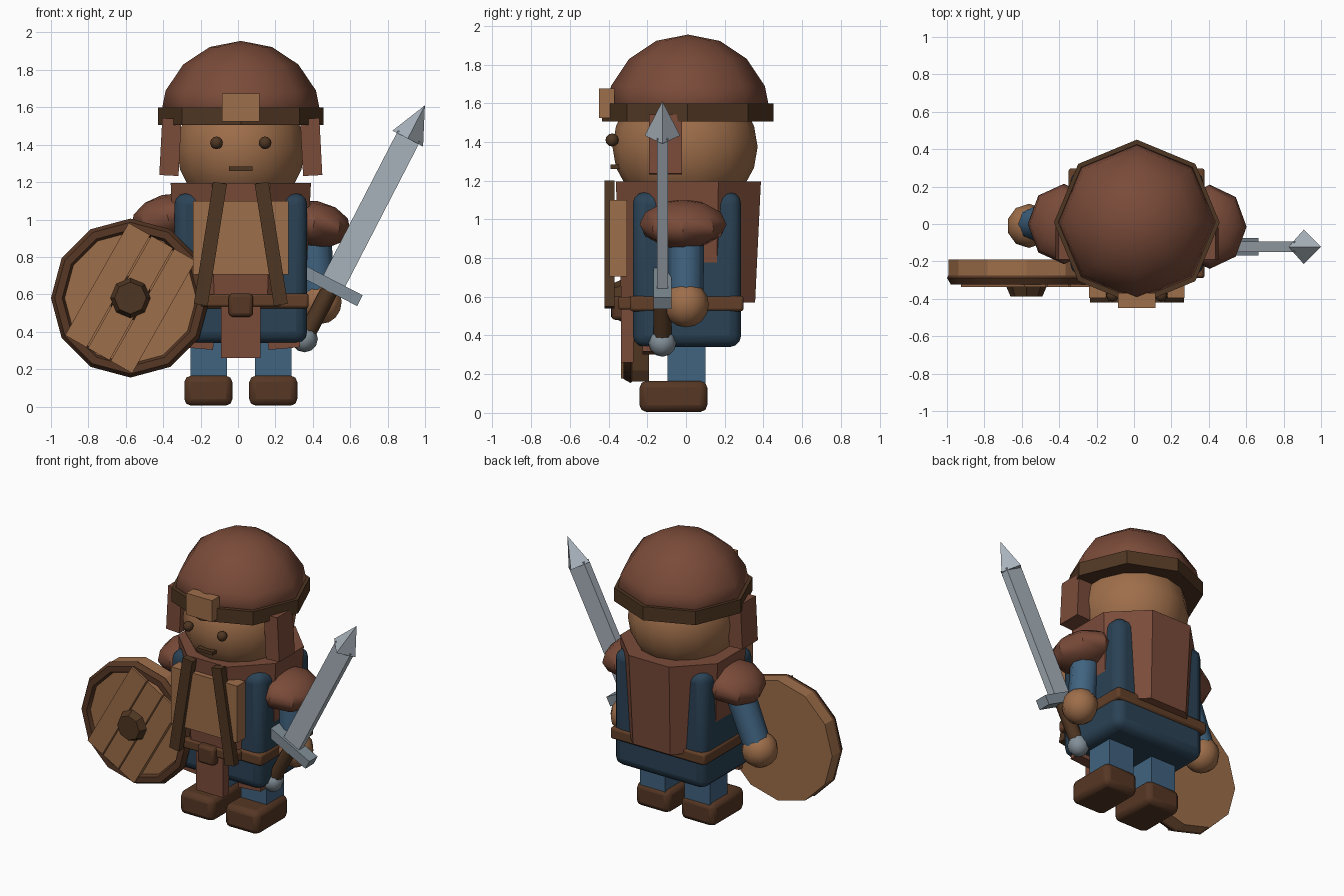
import bpy
import math
from mathutils import Vector

if "Cube" in bpy.data.objects:
    bpy.data.objects.remove(bpy.data.objects["Cube"])

CX = 0.015  # body centre line


def mat(name, r, g, b):
    m = bpy.data.materials.new(name)
    lin = [(c / 255 / 12.92) if c < 10 else ((c / 255 + 0.055) / 1.055) ** 2.4 for c in (r, g, b)]
    m.diffuse_color = (*lin, 1)
    m.use_nodes = True
    m.node_tree.nodes["Principled BSDF"].inputs["Base Color"].default_value = m.diffuse_color
    return m


BROWN = mat("red_brown", 122, 75, 57)
TAN = mat("tan", 158, 110, 74)
DARK = mat("dark_brown", 79, 54, 34)
LEATHER = mat("boot_leather", 86, 55, 36)
BELT = mat("belt_leather", 98, 63, 40)
NAVY = mat("navy_cloth", 42, 66, 85)
BLUE = mat("blue_cloth", 64, 99, 128)
STEEL = mat("steel", 168, 178, 187)
IRON = mat("iron", 130, 143, 152)


def finish(name, material, bevel=0, segments=2, smooth=None):
    o = bpy.context.object
    o.name = name
    o.data.materials.append(material)
    if bevel:
        bpy.ops.object.transform_apply(location=False, rotation=False, scale=True)
        b = o.modifiers.new("bevel", 'BEVEL')
        b.width, b.segments = bevel, segments
    if smooth:
        bpy.ops.object.shade_smooth_by_angle(angle=math.radians(smooth))
    return o


def box(name, material, x, y, z, tilt=0, bevel=0, segments=2):
    """Box from (min, max) ranges, tilted in degrees about y."""
    loc = [(a + b) / 2 for a, b in (x, y, z)]
    bpy.ops.mesh.primitive_cube_add(size=1, location=loc, rotation=(0, math.radians(tilt), 0))
    bpy.context.object.scale = [b - a for a, b in (x, y, z)]
    return finish(name, material, bevel, segments, 40 if bevel else None)


def ball(name, material, loc, radii, seg=12, rings=8, tilt=0, smooth=60):
    bpy.ops.mesh.primitive_uv_sphere_add(segments=seg, ring_count=rings, radius=1, location=loc,
                                         rotation=(0, math.radians(tilt), 0))
    bpy.context.object.scale = radii
    return finish(name, material, smooth=smooth)


def cone(name, material, loc, r1, r2, depth, sides=8, rot=(0, 0, 0), smooth=None):
    bpy.ops.mesh.primitive_cone_add(vertices=sides, radius1=r1, radius2=r2, depth=depth, location=loc,
                                    rotation=[math.radians(a) for a in rot])
    return finish(name, material, smooth=smooth)


def tube(name, material, a, b, r1, r2):
    a, b = Vector(a), Vector(b)
    o = cone(name, material, (a + b) / 2, r1, r2, (b - a).length, 8, smooth=50)
    o.rotation_euler = (b - a).to_track_quat('Z', 'Y').to_euler()


# Paired parts
for side, s in (("left", -1), ("right", 1)):
    def span(a, b):
        return tuple(sorted((CX + s * a, CX + s * b)))
    box(side + "_boot", LEATHER, span(0.045, 0.302), (-0.24, 0.11), (0.005, 0.165), bevel=0.035)
    box(side + "_leg", BLUE, span(0.075, 0.27), (-0.095, 0.10), (0.15, 0.42))
    box(side + "_hip_flap", BROWN, span(0.14, 0.31), (-0.225, -0.15), (0.31, 0.5), tilt=-s * 5)
    box(side + "_strap", DARK, span(0.125, 0.2), (-0.42, -0.37), (0.54, 1.2), tilt=-s * 9)
    box(side + "_ear_flap", BROWN, span(0.325, 0.428), (-0.19, -0.02), (1.235, 1.54), tilt=-s * 3)
    ball(side + "_eye", DARK, (CX + s * 0.13, -0.382, 1.41), (0.034,) * 3, 8, 6)

# Tunic, fur mantle and clothing
box("tunic", NAVY, (-0.34, 0.37), (-0.275, 0.285), (0.34, 1.14), bevel=0.06, segments=3)
k = math.cos(math.pi / 8)
cone("mantle", BROWN, (CX, 0.012, 0.882), 0.345 / k, 0.375 / k, 0.625, 8, (0, 0, 22.5))
box("belt", BELT, (-0.35, 0.378), (-0.29, 0.298), (0.525, 0.605), bevel=0.015)
box("belt_front", BELT, (-0.2, 0.23), (-0.35, -0.25), (0.535, 0.6), bevel=0.01)
box("buckle", LEATHER, (-0.05, 0.08), (-0.385, -0.29), (0.48, 0.605), bevel=0.02)
box("chest_plate", TAN, (-0.24, 0.27), (-0.395, -0.305), (0.705, 1.10))
box("front_apron", BROWN, (-0.09, 0.12), (-0.335, -0.27), (0.26, 0.56))

# Head and helmet
ball("head", TAN, (CX, -0.005, 1.375), (0.35, 0.375, 0.35), 14, 10)
box("mouth", DARK, (-0.047, 0.077), (-0.39, -0.33), (1.26, 1.283))
ball("helmet_dome", BROWN, (CX, 0.01, 1.525), (0.435, 0.43, 0.43), 8, 8)
dome = bpy.context.object
for v in dome.data.vertices:  # flatten the underside of the dome
    v.co.z = max(v.co.z, 0.0)
cone("helmet_band", DARK, (CX, 0.008, 1.552), 0.443, 0.443, 0.095)
box("brow_plate", TAN, (-0.085, 0.115), (-0.45, -0.37), (1.525, 1.675))

# Arms
ball("left_shoulder", BROWN, (-0.375, 0.0, 1.01), (0.2, 0.215, 0.125), 8, 6, tilt=-15, smooth=40)
ball("right_shoulder", BROWN, (0.405, -0.015, 0.975), (0.2, 0.225, 0.125), 8, 6, tilt=10, smooth=40)
tube("left_sleeve", BLUE, (-0.40, 0, 0.98), (-0.54, 0, 0.64), 0.095, 0.09)
tube("right_sleeve", BLUE, (0.40, 0, 0.96), (0.43, 0, 0.60), 0.095, 0.09)
ball("left_hand", TAN, (-0.562, -0.01, 0.585), (0.118, 0.118, 0.118), 10, 8)
ball("right_hand", TAN, (0.445, 0.0, 0.56), (0.115, 0.118, 0.118), 10, 8)

# Round shield
SX, SZ = -0.575, 0.58
cone("shield_disc", TAN, (SX, -0.245, SZ), 0.418, 0.418, 0.11, 12, (90, 0, 0))
bpy.ops.mesh.primitive_torus_add(major_segments=12, minor_segments=6, major_radius=0.385, minor_radius=0.04,
                                 location=(SX, -0.288, SZ), rotation=(math.pi / 2, 0, 0))
finish("shield_rim", LEATHER, smooth=50)
ang = math.radians(60.5)
for i in (-1, 0, 1):
    x, z = SX + i * 0.14 * math.sin(ang), SZ - i * 0.14 * math.cos(ang)
    box("shield_plank", TAN, (x - 0.345, x + 0.345), (-0.337, -0.29), (z - 0.066, z + 0.066), tilt=-60.5)
cone("shield_boss", DARK, (SX, -0.345, SZ), 0.122, 0.085, 0.085, 8, (90, 0, 0))

# Sword, laid out along its own axis from the pommel
TILT = 27.3
axis = Vector((math.sin(math.radians(TILT)), 0, math.cos(math.radians(TILT))))
base = Vector((0.355, -0.122, 0.362))


def sword_box(name, material, w, d, t0, t1):
    c = base + axis * ((t0 + t1) / 2)
    h = (t1 - t0) / 2
    box(name, material, (c.x - w, c.x + w), (c.y - d, c.y + d), (c.z - h, c.z + h), tilt=TILT)


ball("pommel", IRON, base, (0.072,) * 3, 8, 6)
cone("grip", DARK, base + axis * 0.16, 0.046, 0.046, 0.3, 8, (0, TILT, 0), 50)
sword_box("crossguard", IRON, 0.17, 0.046, 0.285, 0.35)
sword_box("blade", STEEL, 0.066, 0.028, 0.34, 1.22)
cone("sword_tip", STEEL, base + axis * 1.305, 0.092, 0, 0.2, 4, (0, TILT, 0))
